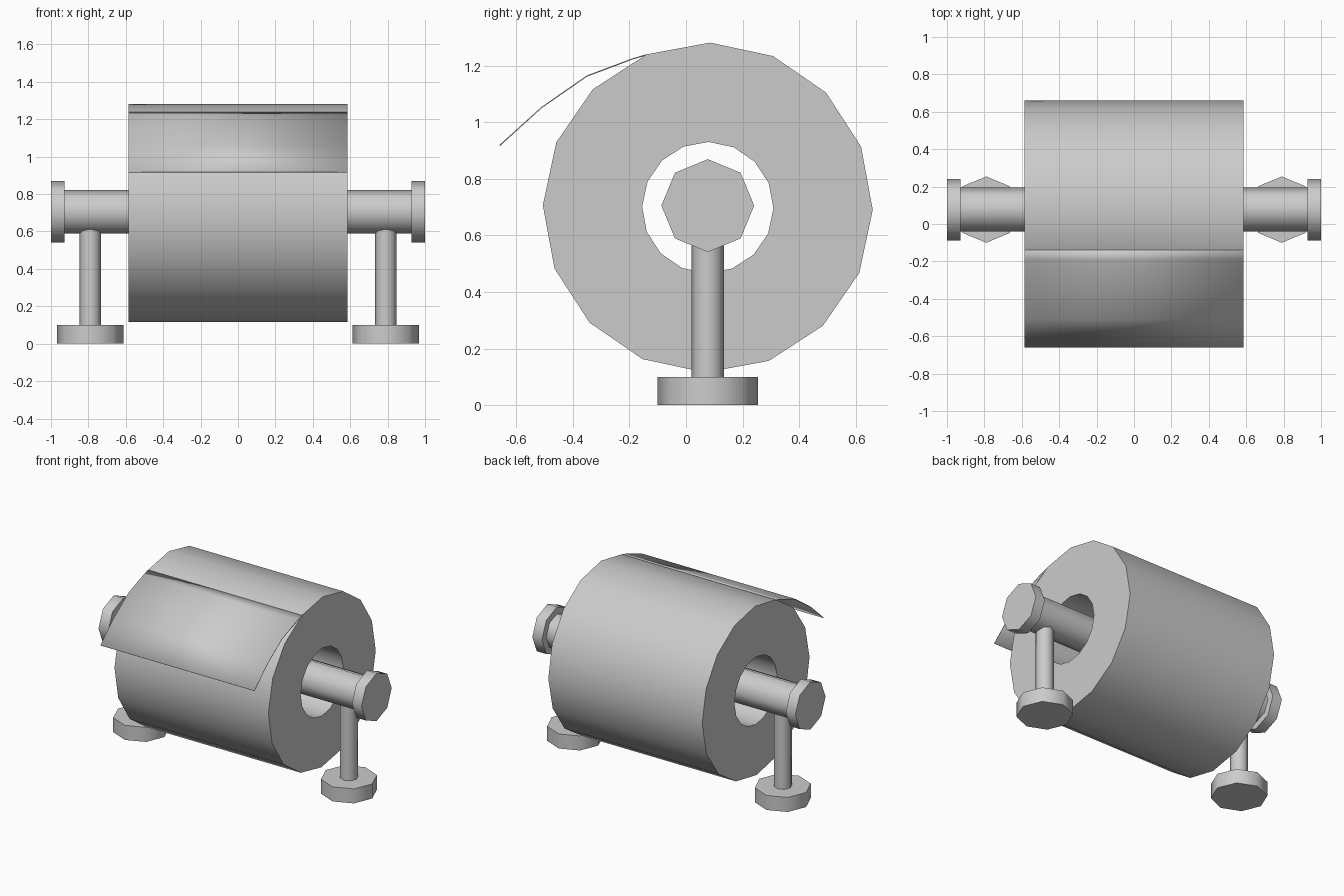
import bpy, bmesh, math
from mathutils import Matrix

if "Cube" in bpy.data.objects:
    bpy.data.objects.remove(bpy.data.objects["Cube"])

CY, CZ = 0.077, 0.70          # axis of the roll and rod
HALF = 0.585                  # half width of the roll

grey = bpy.data.materials.new("light grey")
grey.diffuse_color = (0.6, 0.6, 0.6, 1)
grey.use_nodes = True
grey.node_tree.nodes["Principled BSDF"].inputs["Base Color"].default_value = grey.diffuse_color


def finish(name, bm):
    bmesh.ops.recalc_face_normals(bm, faces=bm.faces)
    me = bpy.data.meshes.new(name)
    bm.to_mesh(me)
    bm.free()
    me.materials.append(grey)
    for p in me.polygons:
        p.use_smooth = True
    me.set_sharp_from_angle(angle=math.radians(50))
    ob = bpy.data.objects.new(name, me)
    bpy.context.collection.objects.link(ob)
    return ob


def prism(name, centre, radius, length, along_x=False):
    """Eight-sided cylinder along z or x."""
    m = Matrix.Translation(centre)
    if along_x:
        m = m @ Matrix.Rotation(math.pi / 2, 4, 'Y')
    bm = bmesh.new()
    bmesh.ops.create_cone(bm, cap_ends=True, segments=8, radius1=radius,
                          radius2=radius, depth=length, matrix=m)
    return finish(name, bm)


# paper roll: sixteen-sided tube, rectangular section swept around the axis
bm = bmesh.new()
rings = []
for i in range(16):
    a = math.tau * i / 16 - math.radians(0.8)
    rings.append([bm.verts.new((x, CY + r * math.cos(a), CZ - 0.002 + r * math.sin(a)))
                  for x, r in ((-HALF, 0.583), (HALF, 0.583), (HALF, 0.232), (-HALF, 0.232))])
for i in range(16):
    p, q = rings[i], rings[(i + 1) % 16]
    for k in range(4):
        n = (k + 1) % 4
        bm.faces.new((p[k], p[n], q[n], q[k]))
finish("paper_roll", bm)

# loose sheet peeling off the front of the roll
path = [(-0.14, 1.238), (-0.19, 1.223), (-0.35, 1.163), (-0.51, 1.052), (-0.658, 0.918)]
bm = bmesh.new()
rows = [[bm.verts.new((x, y, z)) for x in (-HALF, HALF)] for y, z in path]
for p, q in zip(rows, rows[1:]):
    bm.faces.new((p[0], p[1], q[1], q[0]))
sheet = finish("loose_sheet", bm)
solid = sheet.modifiers.new("thickness", 'SOLIDIFY')
solid.thickness = 0.004
solid.offset = 0

# rod through the roll
prism("rod", (0, CY, 0.705), 0.117, 1.88, True)

# end caps, posts and feet on both sides
for side, s in (("left", -1), ("right", 1)):
    prism(side + "_end_cap", (s * 0.9635, CY, 0.705), 0.164, 0.073, True)
    prism(side + "_post", (s * 0.79, CY, 0.37), 0.057, 0.58)
    prism(side + "_foot", (s * 0.79, CY, 0.05), 0.177, 0.10)
